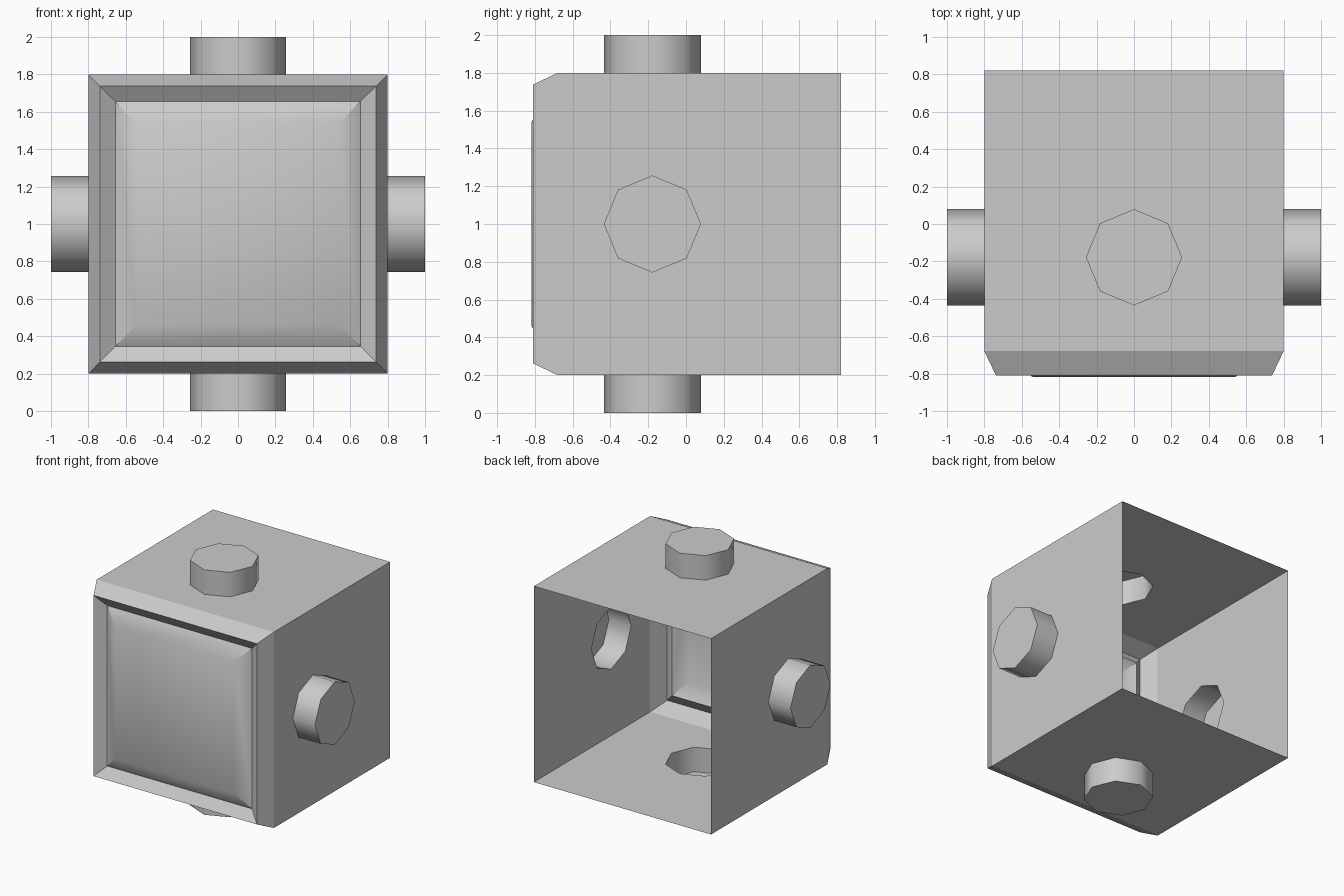
import bpy, bmesh
from math import pi, cos, sin, radians
from mathutils import Vector

if "Cube" in bpy.data.objects:
    bpy.data.objects.remove(bpy.data.objects["Cube"])

CENTRE = Vector((0, 0, 1))
HALF, FRONT, BACK = 0.8, -0.68, 0.82
STUD_R, STUD_Y = 0.257, -0.178


def to_mesh(bm, name, angle):
    me = bpy.data.meshes.new(name)
    for f in bm.faces:
        f.smooth = True
    bm.to_mesh(me)
    bm.free()
    me.set_sharp_from_angle(angle=radians(angle))
    return me


def place(name, me, turn=0):
    ob = bpy.data.objects.new(name, me)
    ob.location = CENTRE
    ob.rotation_euler = (0, turn, 0)
    bpy.context.collection.objects.link(ob)
    return ob


def closed_loop(bm, pts):
    vs = [bm.verts.new(p) for p in pts]
    return [bm.edges.new((vs[i], vs[(i + 1) % len(vs)])) for i in range(len(vs))]


# Wall sheet with an octagonal hole pushed out into a hollow stud
bm = bmesh.new()
rect = closed_loop(bm, [(-HALF, FRONT, HALF), (HALF, FRONT, HALF),
                        (HALF, BACK, HALF), (-HALF, BACK, HALF)])
hole = closed_loop(bm, [(STUD_R * cos(i * pi / 4), STUD_Y + STUD_R * sin(i * pi / 4), HALF)
                        for i in range(8)])
bmesh.ops.triangle_fill(bm, edges=rect + hole, use_beauty=True, normal=(0, 0, 1))
ext = bmesh.ops.extrude_edge_only(bm, edges=hole)["geom"]
rim = [g for g in ext if isinstance(g, bmesh.types.BMVert)]
bmesh.ops.translate(bm, verts=rim, vec=(0, 0, 0.2))
bmesh.ops.contextual_create(bm, geom=[g for g in ext if isinstance(g, bmesh.types.BMEdge)])
bmesh.ops.recalc_face_normals(bm, faces=bm.faces)
bm.normal_update()
cap = max(bm.faces, key=lambda f: f.calc_center_median().z)
if cap.normal.z < 0:
    bmesh.ops.reverse_faces(bm, faces=bm.faces)
wall = to_mesh(bm, "wall_with_stud", 50)
for i, name in enumerate(("top_wall", "right_wall", "bottom_wall", "left_wall")):
    place(name, wall, i * pi / 2)

# Front: chamfer, groove and raised panel, as nested square rings (half size, y)
bm = bmesh.new()
rings = []
for h, y in ((HALF, FRONT), (0.738, -0.81), (0.655, -0.753), (0.54, -0.818)):
    rings.append([bm.verts.new((sx * h, y, sz * h))
                  for sx, sz in ((-1, -1), (1, -1), (1, 1), (-1, 1))])
for a, b in zip(rings, rings[1:]):
    for i in range(4):
        j = (i + 1) % 4
        bm.faces.new((a[i], a[j], b[j], b[i]))
bm.faces.new(rings[-1])
place("front_panel", to_mesh(bm, "front_panel", 35))
